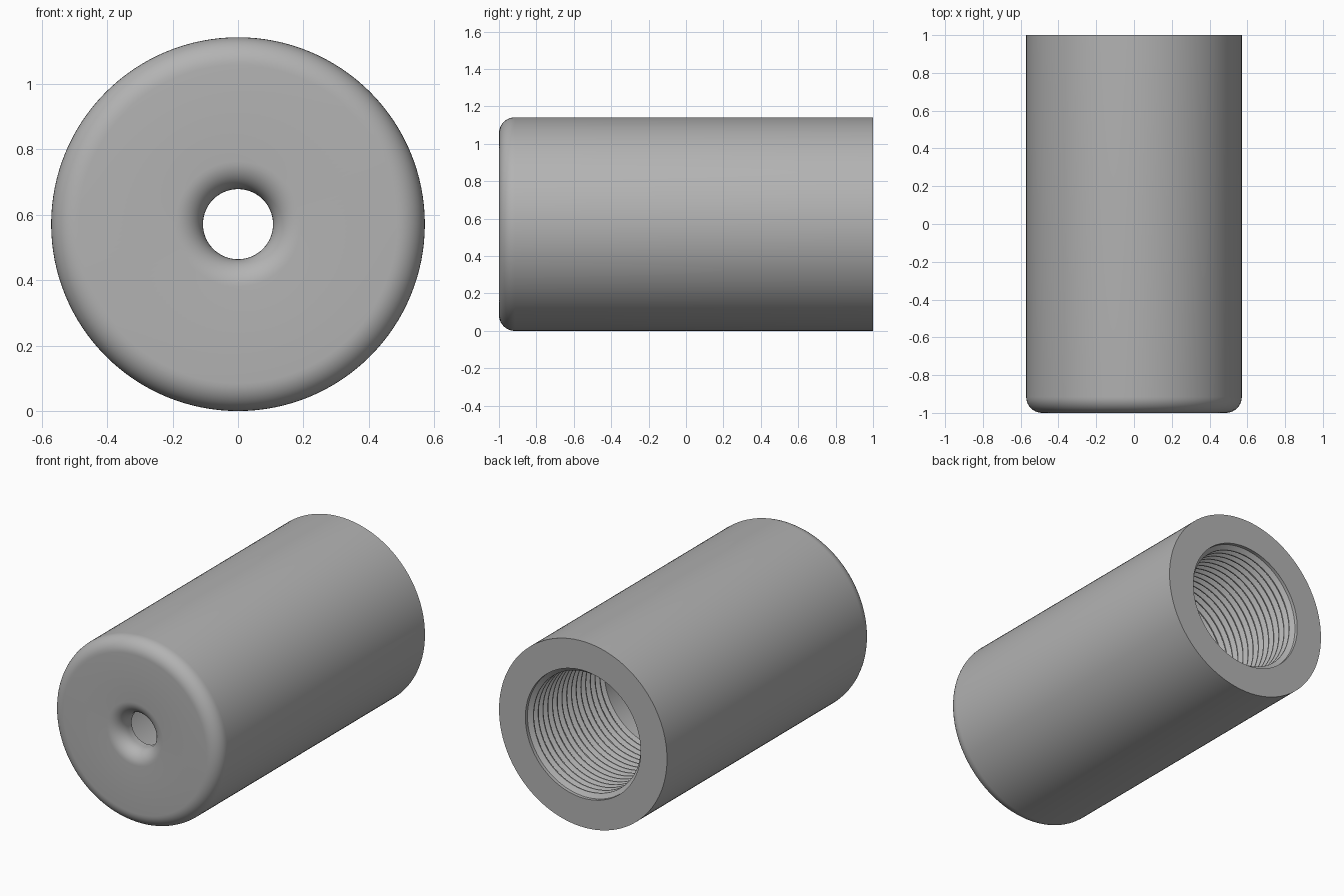
import bpy
import bmesh
from math import sin, cos, pi, radians
from mathutils import Matrix, Vector

old = bpy.data.objects.get("Cube")
if old:
    bpy.data.objects.remove(old, do_unlink=True)

OUTER = 0.571       # outer radius, also the height of the axis
HOLE = 0.107        # radius of the front hole
BORE = 0.365        # smooth bore and thread crests
ROOT = 0.392        # thread roots
ROUND = 0.085       # rounding of the front edges
WALL = 0.12         # thickness of the front wall
PITCH = 0.046
TURNS = 16
STEPS = 128


def arc(r, y, start, end, count=10):
    """Points (radius, y) along a quarter round."""
    angles = [radians(start + (end - start) * i / count) for i in range(count + 1)]
    return [(r + ROUND * cos(a), y + ROUND * sin(a)) for a in angles]


steel = bpy.data.materials.new("grey steel")
steel.use_nodes = True
grey = (0.45, 0.45, 0.45, 1)
steel.diffuse_color = grey
steel.node_tree.nodes["Principled BSDF"].inputs["Base Color"].default_value = grey

# Closed section: back face, outer wall, rounded front, hole, bore
profile = [(ROOT, 1), (OUTER, 1)]
profile += arc(OUTER - ROUND, -1 + ROUND, 0, -90)
profile += arc(HOLE + ROUND, -1 + ROUND, 270, 180)
profile += [(HOLE, -1 + WALL), (BORE, -1 + WALL)]

# Thread ridges, from the inside out to the back face
first = 1 - TURNS * PITCH
for i in range(TURNS):
    y = first + i * PITCH
    profile += [(BORE, y), (BORE, y + PITCH * 0.15), (ROOT, y + PITCH * 0.55)]
    if i < TURNS - 1:
        profile.append((ROOT, y + PITCH * 0.65))

# Turn the section about the long axis
bm = bmesh.new()
verts = [bm.verts.new((r, y, 0)) for r, y in profile]
edges = [bm.edges.new((v, verts[(i + 1) % len(verts)])) for i, v in enumerate(verts)]
bmesh.ops.spin(bm, geom=verts + edges, cent=(0, 0, 0), axis=(0, 1, 0),
               angle=2 * pi, steps=STEPS, use_merge=True)
bmesh.ops.remove_doubles(bm, verts=bm.verts, dist=0.0001)
bmesh.ops.recalc_face_normals(bm, faces=bm.faces)
bmesh.ops.transform(bm, matrix=Matrix.Translation(Vector((0, 0, OUTER))), verts=bm.verts)

mesh = bpy.data.meshes.new("threaded_sleeve")
bm.to_mesh(mesh)
bm.free()
mesh.materials.append(steel)
sleeve = bpy.data.objects.new("threaded_sleeve", mesh)
bpy.context.collection.objects.link(sleeve)

# Smooth the round surfaces and keep the rims and ridges sharp
bpy.ops.object.select_all(action="DESELECT")
sleeve.select_set(True)
bpy.context.view_layer.objects.active = sleeve
bpy.ops.object.shade_smooth_by_angle(angle=radians(30))
